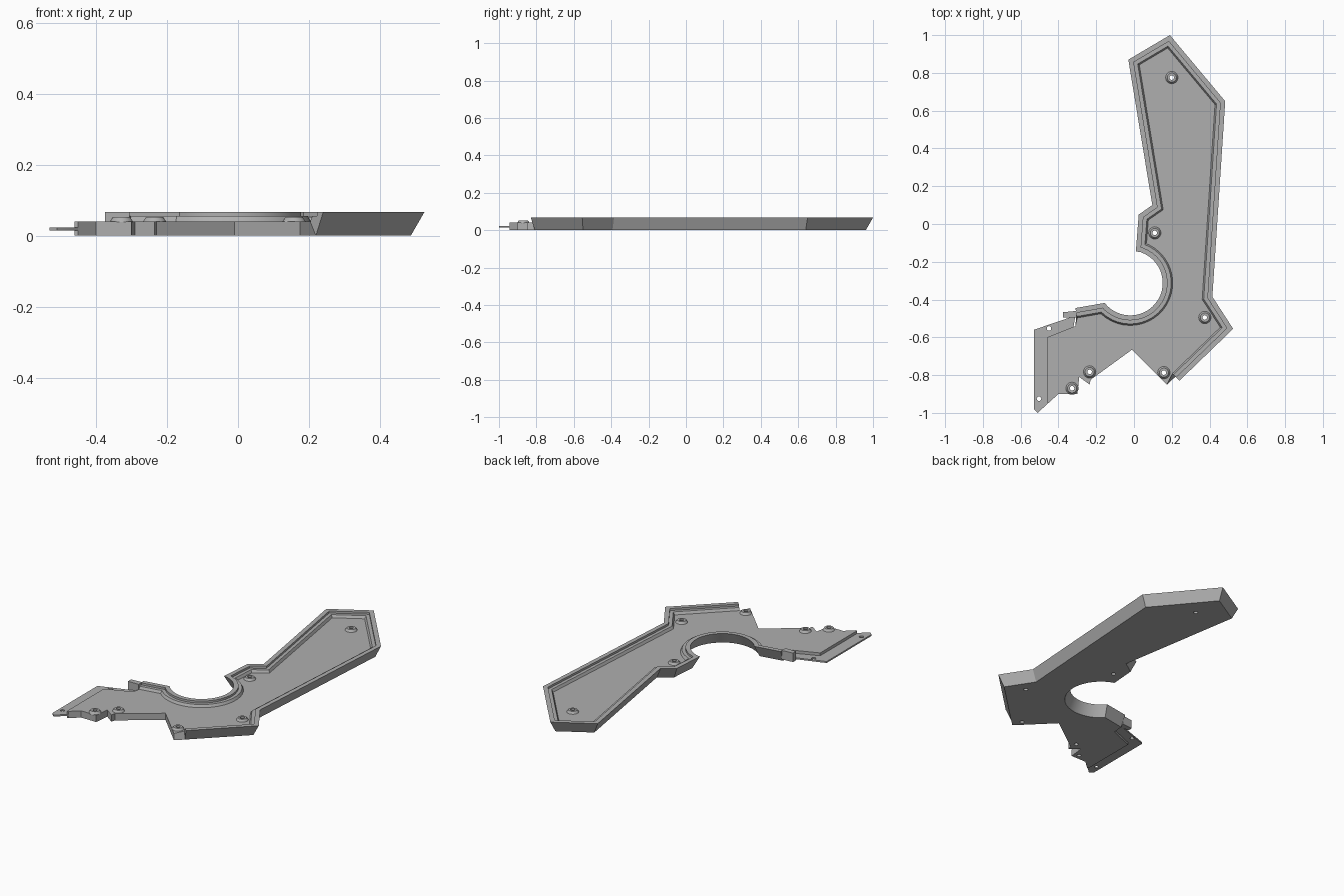
import bpy, bmesh, math
from mathutils import Vector

if "Cube" in bpy.data.objects:
    bpy.data.objects.remove(bpy.data.objects["Cube"], do_unlink=True)

grey = bpy.data.materials.new("plain grey")
grey.use_nodes = True
grey.diffuse_color = (0.43, 0.43, 0.43, 1)
grey.node_tree.nodes["Principled BSDF"].inputs["Base Color"].default_value = grey.diffuse_color

FLOOR = 0.04
TOP = 0.067


def finish(bm, name):
    bmesh.ops.recalc_face_normals(bm, faces=bm.faces)
    mesh = bpy.data.meshes.new(name)
    bm.to_mesh(mesh)
    bm.free()
    mesh.materials.append(grey)
    obj = bpy.data.objects.new(name, mesh)
    bpy.context.collection.objects.link(obj)
    return obj


def activate(obj):
    bpy.ops.object.select_all(action='DESELECT')
    obj.select_set(True)
    bpy.context.view_layer.objects.active = obj


def prism(name, points, z0, z1):
    bm = bmesh.new()
    face = bm.faces.new([bm.verts.new((x, y, z0)) for x, y in points])
    ext = bmesh.ops.extrude_face_region(bm, geom=[face], use_keep_orig=True)
    verts = [g for g in ext["geom"] if isinstance(g, bmesh.types.BMVert)]
    bmesh.ops.translate(bm, verts=verts, vec=(0, 0, z1 - z0))
    return finish(bm, name)


def inset_path(path, dist):
    """Offset an open path to its left with mitred corners."""
    out = []
    for i, p in enumerate(path):
        dirs = []
        if i > 0:
            dirs.append((p - path[i - 1]).normalized())
        if i < len(path) - 1:
            dirs.append((path[i + 1] - p).normalized())
        normals = [Vector((-d.y, d.x)) for d in dirs]
        miter = sum(normals, Vector((0, 0))).normalized()
        out.append(p + miter * dist / miter.dot(normals[0]))
    return out


# Rimmed edge, anticlockwise, with the round bite taken out of it
path = [Vector(p) for p in [
    (0.24, -0.83), (0.525, -0.555), (0.415, -0.385), (0.483, 0.65), (0.19, 1.0),
    (-0.03, 0.87), (0.097, 0.1), (0.025, 0.05), (0.01, -0.145)]]
STEPS = 26
for i in range(1, STEPS + 1):
    a = math.radians(80 - 222 * i / STEPS)
    path.append(Vector((-0.02 + 0.172 * math.cos(a), -0.312 + 0.172 * math.sin(a))))
path.append(Vector((-0.31, -0.445)))

# Plain front edge that closes the outline
front = [(-0.31, -0.54), (-0.46, -0.6), (-0.46, -0.945), (-0.45, -0.945), (-0.40, -0.90),
         (-0.30, -0.90), (-0.29, -0.81), (-0.235, -0.85), (-0.23, -0.825),
         (-0.01, -0.665), (0.175, -0.85)]

# Main tray: drafted wall, stepped rim and floor in one closed skin
section = [(0.03, 0), (0, TOP), (0.026, TOP), (0.026, 0.055), (0.045, 0.055), (0.053, FLOOR)]
bm = bmesh.new()
rings = [[bm.verts.new((p.x, p.y, z)) for p in inset_path(path, d)] for d, z in section]
for lower, upper in zip(rings, rings[1:]):
    for i in range(len(path) - 1):
        bm.faces.new((lower[i], lower[i + 1], upper[i + 1], upper[i]))
for end in (0, -1):
    bm.faces.new([r[end] for r in rings])
low = [bm.verts.new((x, y, 0)) for x, y in front]
high = [bm.verts.new((x, y, FLOOR)) for x, y in front]
wall_low = [rings[0][-1]] + low + [rings[0][0]]
wall_high = [rings[-1][-1]] + high + [rings[-1][0]]
for i in range(len(wall_low) - 1):
    bm.faces.new((wall_low[i], wall_low[i + 1], wall_high[i + 1], wall_high[i]))
bm.faces.new(rings[0] + low)
bm.faces.new(rings[-1] + high)
tray = finish(bm, "tray")

# Thin mounting tab and the block at the end of the rim
tab = prism("mounting_tab", [(-0.53, -0.98), (-0.51, -1.0), (-0.45, -0.945), (-0.42, -0.9),
                             (-0.33, -0.6), (-0.31, -0.485), (-0.53, -0.56)], 0.014, 0.023)
prism("rim_end_block", [(-0.375, -0.495), (-0.305, -0.495), (-0.305, -0.46), (-0.375, -0.467)],
      0.014, TOP)


def cones(name, spots, r1, r2, z0, z1):
    bm = bmesh.new()
    for x, y in spots:
        made = bmesh.ops.create_cone(bm, cap_ends=True, segments=24, radius1=r1, radius2=r2,
                                     depth=z1 - z0)
        bmesh.ops.translate(bm, verts=made["verts"], vec=(x, y, (z0 + z1) / 2))
    return finish(bm, name)


# Screw bosses, then holes drilled through everything
screws = [(0.2, 0.775), (0.11, -0.047), (0.375, -0.495), (0.158, -0.787),
          (-0.235, -0.783), (-0.328, -0.87)]
tab_holes = [(-0.45, -0.553), (-0.503, -0.925)]
bosses = cones("screw_bosses", screws, 0.034, 0.024, FLOOR - 0.002, 0.053)
drills = cones("hole_cutters", screws + tab_holes, 0.012, 0.012, -0.05, 0.12)
drills.hide_render = True

for obj in (tray, tab, bosses):
    mod = obj.modifiers.new("holes", 'BOOLEAN')
    mod.operation = 'DIFFERENCE'
    mod.solver = 'EXACT'
    mod.object = drills
    activate(obj)
    bpy.ops.object.modifier_apply(modifier=mod.name)
    bpy.ops.object.shade_smooth_by_angle(angle=math.radians(25))
bpy.data.objects.remove(drills, do_unlink=True)
